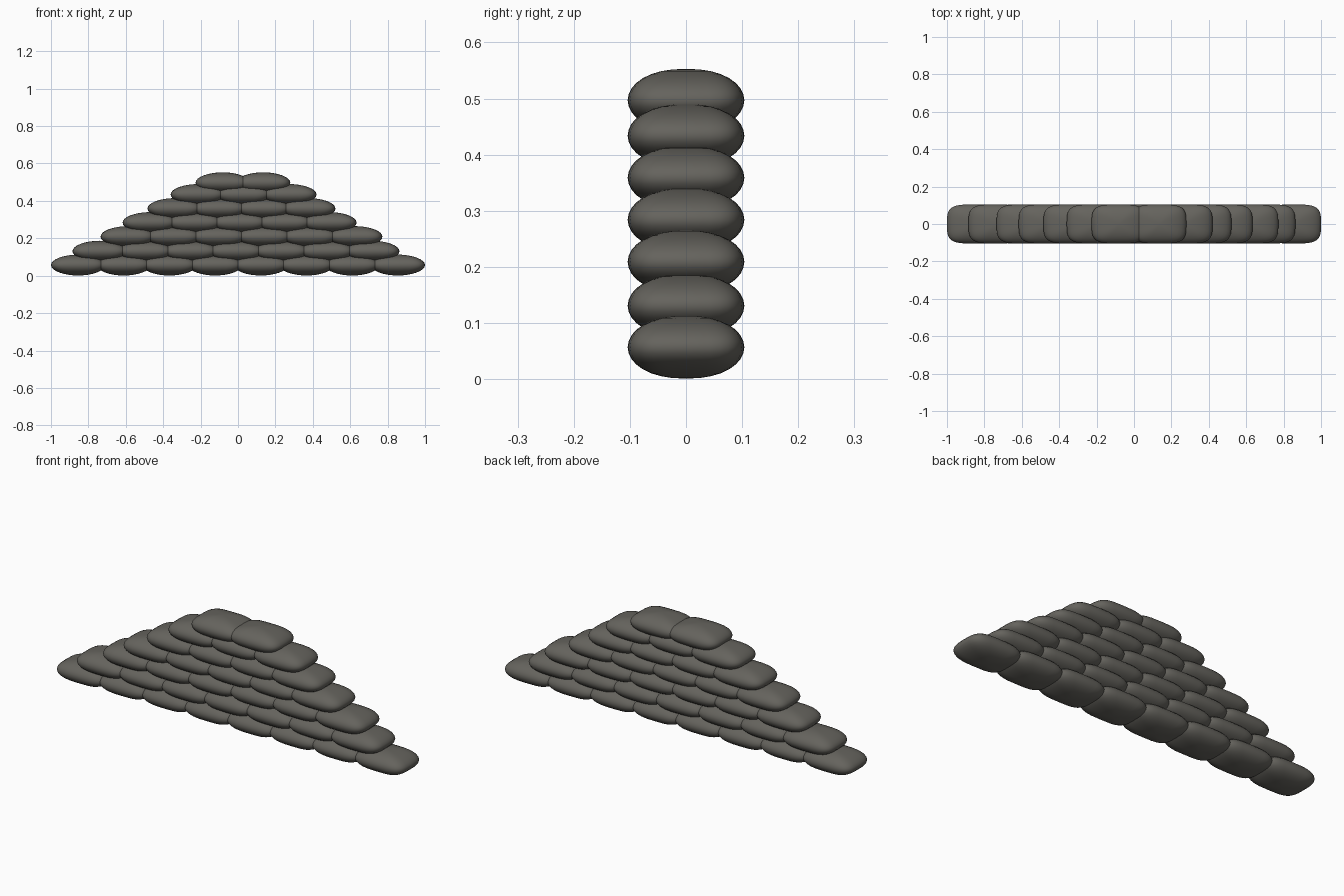
import bpy, bmesh
from math import sin, cos, pi

if "Cube" in bpy.data.objects:
    bpy.data.objects.remove(bpy.data.objects["Cube"])

A, B, C = 0.145, 0.104, 0.056   # half length, half depth, half height of a bag


def spow(v, e):
    return (1 if v >= 0 else -1) * abs(v) ** e


def bag_mesh(nu=32, nv=16):
    """Pillow: rounded-rectangle outline, pinched ends, fuller long sides."""
    bm = bmesh.new()
    rings = []
    for j in range(1, nv):
        v = -pi / 2 + pi * j / nv
        ring = []
        for i in range(nu):
            u = 2 * pi * i / nu
            x = A * cos(v) ** 1.05 * spow(cos(u), 0.5)
            y = B * cos(v) ** 0.88 * spow(sin(u), 0.55)
            ring.append(bm.verts.new((x, y, C * sin(v))))
        rings.append(ring)
    low, high = bm.verts.new((0, 0, -C)), bm.verts.new((0, 0, C))
    for i in range(nu):
        k = (i + 1) % nu
        for a, b in zip(rings, rings[1:]):
            bm.faces.new((a[i], a[k], b[k], b[i]))
        bm.faces.new((low, rings[0][k], rings[0][i]))
        bm.faces.new((high, rings[-1][i], rings[-1][k]))
    for f in bm.faces:
        f.smooth = True
    me = bpy.data.meshes.new("sandbag")
    bm.to_mesh(me)
    bm.free()
    return me


mesh = bag_mesh()
mat = bpy.data.materials.new("dark_sacking")
mat.diffuse_color = (0.13, 0.125, 0.11, 1)
mat.use_nodes = True
mat.node_tree.nodes["Principled BSDF"].inputs["Base Color"].default_value = mat.diffuse_color
mesh.materials.append(mat)

# Rows from the ground up: left end, right end, top height
rows = [(-1.0, 1.0, 0.113), (-0.885, 0.863, 0.187), (-0.735, 0.772, 0.265),
        (-0.617, 0.634, 0.34), (-0.484, 0.521, 0.415), (-0.36, 0.42, 0.49),
        (-0.227, 0.28, 0.553)]

for r, (left, right, top) in enumerate(rows):
    n = 8 - r
    step = (right - left - 2 * A) / (n - 1)
    for i in range(n):
        bag = bpy.data.objects.new(f"sandbag_row{r + 1}_{i + 1}", mesh)
        bag.location = (left + A + i * step, 0, top - C)
        bpy.context.collection.objects.link(bag)
